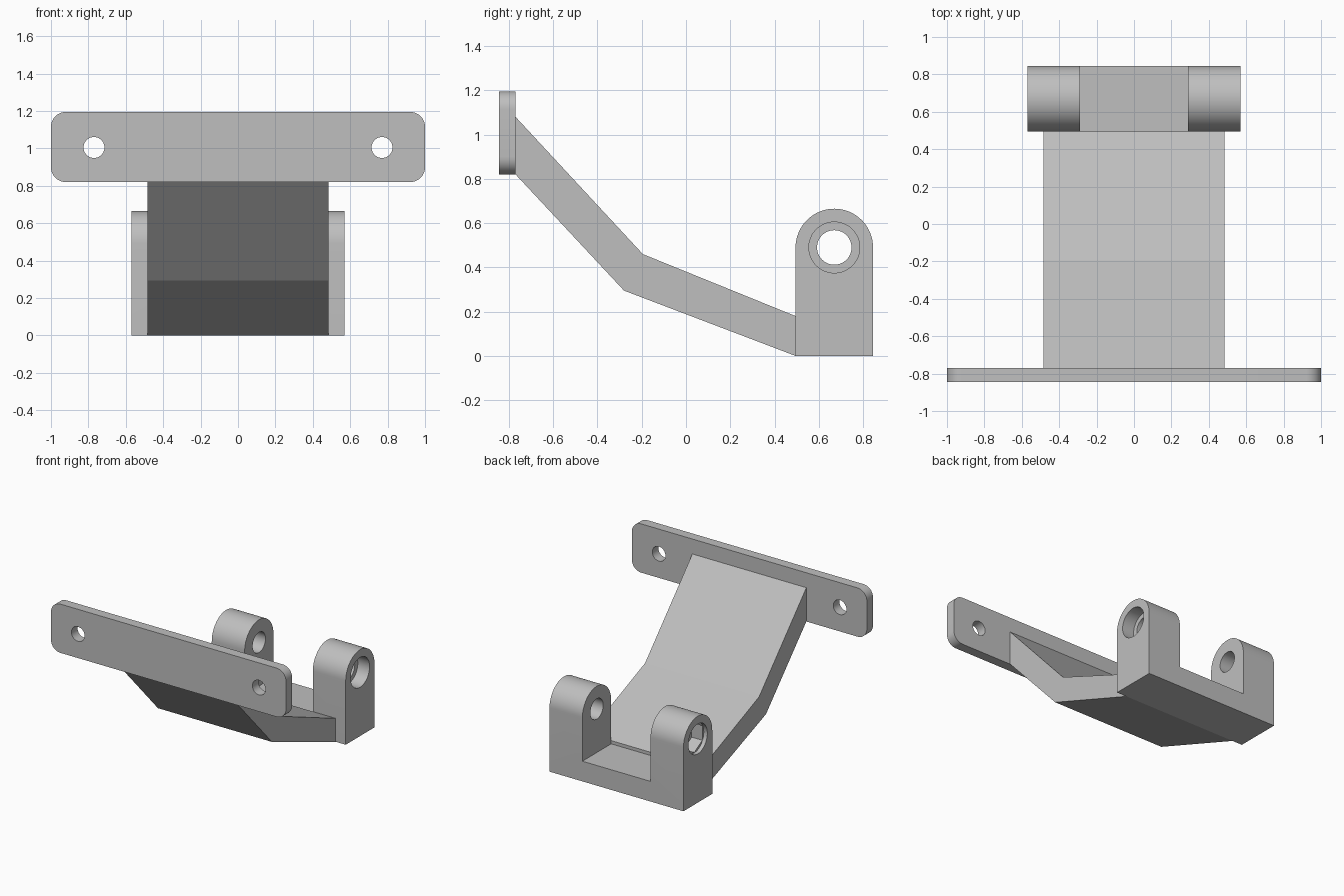
import bpy, bmesh, math
from mathutils import Matrix

cube = bpy.data.objects.get("Cube")
if cube:
    bpy.data.objects.remove(cube, do_unlink=True)

grey = bpy.data.materials.new("plain grey")
grey.use_nodes = True
colour = (0.52, 0.52, 0.52, 1)
grey.diffuse_color = colour
grey.node_tree.nodes["Principled BSDF"].inputs["Base Color"].default_value = colour


def arc(cx, cz, r, start, end, steps):
    angles = [math.radians(start + (end - start) * i / steps) for i in range(steps + 1)]
    return [(cx + r * math.cos(a), cz + r * math.sin(a)) for a in angles]


def prism(name, profile, place, low, high):
    """Extrude a 2D profile from low to high; place maps (u, v, depth) to xyz."""
    bm = bmesh.new()
    face = bm.faces.new([bm.verts.new(place(u, v, low)) for u, v in profile])
    top = bmesh.ops.extrude_face_region(bm, geom=[face])
    shift = [b - a for a, b in zip(place(0, 0, low), place(0, 0, high))]
    bmesh.ops.translate(bm, vec=shift, verts=[g for g in top["geom"] if isinstance(g, bmesh.types.BMVert)])
    bmesh.ops.recalc_face_normals(bm, faces=bm.faces)
    mesh = bpy.data.meshes.new(name)
    bm.to_mesh(mesh)
    bm.free()
    mesh.materials.append(grey)
    obj = bpy.data.objects.new(name, mesh)
    bpy.context.collection.objects.link(obj)
    return obj


def across(u, v, d):
    return (d, u, v)      # profile in y-z, extruded along x


def forward(u, v, d):
    return (u, d, v)      # profile in x-z, extruded along y


def select(obj):
    bpy.ops.object.select_all(action="DESELECT")
    obj.select_set(True)
    bpy.context.view_layer.objects.active = obj


def cut(obj, cutters):
    select(obj)
    for cutter in cutters:
        cutter.hide_render = True
        mod = obj.modifiers.new("cut", "BOOLEAN")
        mod.operation, mod.solver, mod.object = "DIFFERENCE", "EXACT", cutter
        bpy.ops.object.modifier_apply(modifier=mod.name)
        bpy.data.objects.remove(cutter, do_unlink=True)


def smooth(obj):
    select(obj)
    bpy.ops.object.shade_smooth_by_angle(angle=math.radians(30))


def circle(cx, cz, r, sides=48, turn=0):
    return arc(cx, cz, r, turn, turn + 360, sides)[:-1]


# Mounting plate with rounded corners and two screw holes
r = 0.08
corners = [(1 - r, 1.195 - r), (r - 1, 1.195 - r), (r - 1, 0.82 + r), (1 - r, 0.82 + r)]
outline = [p for i, (x, z) in enumerate(corners) for p in arc(x, z, r, 90 * i, 90 * i + 90, 10)]
plate = prism("mounting_plate", outline, forward, -0.845, -0.77)
cut(plate, [prism("screw_hole", circle(s * 0.77, 1.005, 0.056), forward, -1, -0.6) for s in (-1, 1)])
smooth(plate)

# Bent arm
arm = prism("bent_arm", [(-0.77, 1.08), (-0.77, 0.82), (-0.28, 0.295), (0.495, 0),
                         (0.495, 0.18), (-0.195, 0.46)], across, -0.485, 0.485)

# Hinge bracket: arched block, slotted into two lugs
cy, cz = 0.67, 0.49
arch = [(cy - 0.175, 0), (cy + 0.175, 0)] + arc(cy, cz, 0.175, 0, 180, 32)
bracket = prism("hinge_bracket", arch, across, -0.57, 0.57)
slot = [(0.3, 0.155), (1, 0.155), (1, 1), (0.3, 1)]
cut(bracket, [
    prism("slot", slot, across, -0.29, 0.29),
    prism("pin_hole", circle(cy, cz, 0.078), across, -1, 1),
    prism("bolt_head_recess", circle(cy, cz, 0.115), across, 0.47, 1),
    prism("nut_recess_rim", circle(cy, cz, 0.115), across, -1, -0.54),
    prism("nut_recess", circle(cy, cz, 0.112, 6, 30), across, -0.8, -0.45),
])
smooth(bracket)
